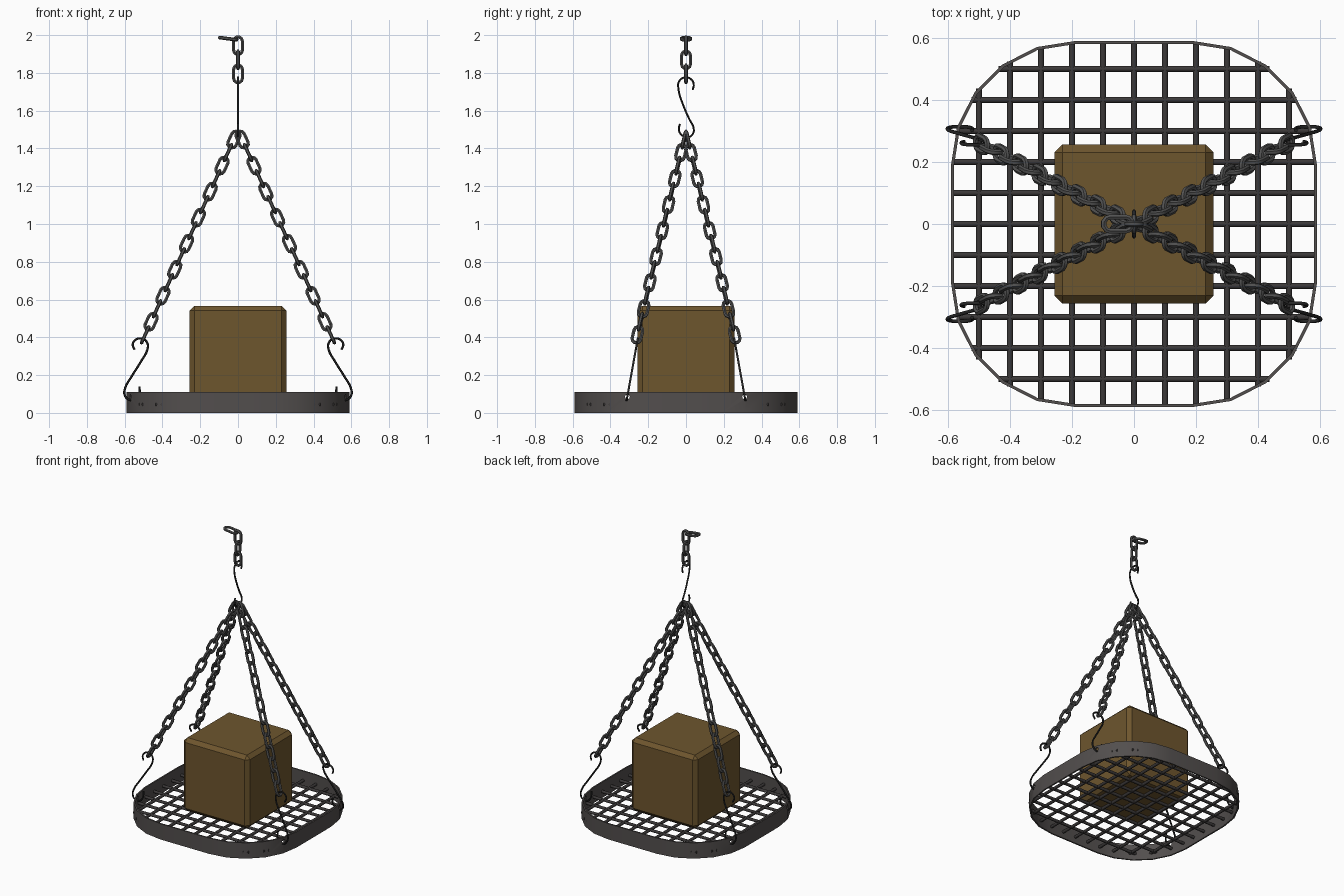
import bpy, bmesh, math
from mathutils import Vector, Matrix

if "Cube" in bpy.data.objects:
    bpy.data.objects.remove(bpy.data.objects["Cube"])


def mat(name, rgb):
    m = bpy.data.materials.new(name)
    m.diffuse_color = (*rgb, 1)
    m.use_nodes = True
    m.node_tree.nodes["Principled BSDF"].inputs["Base Color"].default_value = m.diffuse_color
    return m


WOOD = mat("brown wood", (0.155, 0.092, 0.027))
RIM = mat("rim iron", (0.085, 0.077, 0.075))
BAR = mat("bar iron", (0.045, 0.041, 0.041))
CHAIN = mat("chain steel", (0.085, 0.085, 0.085))
HOOK = mat("hook black steel", (0.02, 0.02, 0.02))


def add(name, mesh, material, smooth=None):
    ob = bpy.data.objects.new(name, mesh)
    bpy.context.collection.objects.link(ob)
    if not mesh.materials:
        mesh.materials.append(material)
    if smooth:
        bpy.ops.object.select_all(action='DESELECT')
        ob.select_set(True)
        bpy.context.view_layer.objects.active = ob
        bpy.ops.object.shade_smooth_by_angle(angle=math.radians(smooth))
    return ob


def wire(points, radius, cyclic=False, spline='POLY', sides=1):
    """Mesh of a round wire swept along points."""
    cu = bpy.data.curves.new("wire", 'CURVE')
    cu.dimensions = '3D'
    cu.bevel_depth = radius
    cu.bevel_resolution = sides
    cu.use_fill_caps = True
    cu.resolution_u = 4
    sp = cu.splines.new(spline)
    if spline == 'BEZIER':
        sp.bezier_points.add(len(points) - 1)
        for p, co in zip(sp.bezier_points, points):
            p.co = co
            p.handle_left_type = p.handle_right_type = 'AUTO'
    else:
        sp.points.add(len(points) - 1)
        for p, co in zip(sp.points, points):
            p.co = (*co, 1)
    sp.use_cyclic_u = cyclic
    ob = bpy.data.objects.new("wire", cu)
    bpy.context.collection.objects.link(ob)
    bpy.context.view_layer.update()
    me = bpy.data.meshes.new_from_object(ob.evaluated_get(bpy.context.evaluated_depsgraph_get()))
    me.materials.clear()
    bpy.data.objects.remove(ob)
    return me


# Tray rim: thin band around a rounded square
def outline(r):
    pts = []
    for q in range(4):
        cx = 0.19 * (1 if q in (0, 3) else -1)
        cy = 0.19 * (1 if q in (0, 1) else -1)
        for k in range(6):
            a = math.radians(90 * q + 18 * k)
            pts.append((cx + r * math.cos(a), cy + r * math.sin(a)))
    return pts


bm = bmesh.new()
rings = [[bm.verts.new((x, y, z)) for x, y in outline(r)]
         for r, z in ((0.4, 0), (0.4, 0.11), (0.39, 0.11), (0.39, 0))]
n = len(rings[0])
for a in range(4):
    A, B = rings[a], rings[(a + 1) % 4]
    for i in range(n):
        j = (i + 1) % n
        bm.faces.new((A[i], A[j], B[j], B[i]))
bmesh.ops.recalc_face_normals(bm, faces=bm.faces)
me = bpy.data.meshes.new("tray_rim")
bm.to_mesh(me)
bm.free()
rim = add("tray_rim", me, RIM)

# Hook holes through the rim
bm = bmesh.new()
for y in (-0.31, 0.31):
    bmesh.ops.create_cone(bm, cap_ends=True, segments=8, radius1=0.013, radius2=0.013, depth=1.4,
                          matrix=Matrix.Translation((0, y, 0.085)) @ Matrix.Rotation(math.pi / 2, 4, 'Y'))
me = bpy.data.meshes.new("hole_cutter")
bm.to_mesh(me)
bm.free()
cutter = add("hole_cutter", me, RIM)
cutter.hide_render = True
cutter.hide_set(True)
mod = rim.modifiers.new("holes", 'BOOLEAN')
mod.operation = 'DIFFERENCE'
mod.object = cutter
mod.solver = 'EXACT'
bpy.context.view_layer.update()
rim.data = bpy.data.meshes.new_from_object(rim.evaluated_get(bpy.context.evaluated_depsgraph_get()))
rim.modifiers.clear()
bpy.data.objects.remove(cutter)
bpy.context.view_layer.objects.active = rim
rim.select_set(True)
bpy.ops.object.shade_smooth_by_angle(angle=math.radians(30))

# Grate of crossing round bars
bm = bmesh.new()
for i in range(-5, 6):
    c = i * 0.1
    d = max(abs(c) - 0.19, 0)
    half = 0.19 + math.sqrt(0.16 - d * d) - 0.006
    for turn in (0, math.pi / 2):
        M = (Matrix.Rotation(turn, 4, 'Z') @ Matrix.Translation((0, c, 0.045))
             @ Matrix.Rotation(math.pi / 2, 4, 'Y'))
        bmesh.ops.create_cone(bm, cap_ends=True, segments=8, radius1=0.01, radius2=0.01,
                              depth=2 * half, matrix=M)
me = bpy.data.meshes.new("tray_grate")
bm.to_mesh(me)
bm.free()
add("tray_grate", me, BAR, 50)

# Wooden crate with chamfered edges
bm = bmesh.new()
bmesh.ops.create_cube(bm, size=0.512, matrix=Matrix.Translation((0, 0, 0.311)))
bmesh.ops.bevel(bm, geom=bm.edges[:], offset=0.025, segments=1, affect='EDGES')
me = bpy.data.meshes.new("crate")
bm.to_mesh(me)
bm.free()
add("crate", me, WOOD)

# One chain link, long axis z, flat in xz, shared by all chains
pts = []
for s in (1, -1):
    for k in range(6):
        a = math.radians(36 * k)
        pts.append((s * 0.023 * math.cos(a), 0, s * (0.024 + 0.023 * math.sin(a))))
link = wire(pts, 0.0095, cyclic=True)


def put_link(name, pos, direction, normal):
    z = Vector(direction).normalized()
    y = Vector(normal)
    y = (y - z * y.dot(z)).normalized()
    x = y.cross(z)
    R = Matrix((x, y, z)).transposed().to_4x4()
    ob = add(name, link, CHAIN, 50)
    ob.matrix_world = Matrix.Translation(pos) @ R


# Four sloping chains and their lower hooks
low = [(0.548, 0.335), (0.557, 0.365), (0.537, 0.39), (0.505, 0.392), (0.48, 0.37), (0.48, 0.335),
       (0.515, 0.27), (0.565, 0.19), (0.598, 0.13), (0.6, 0.095), (0.578, 0.07),
       (0.545, 0.07), (0.523, 0.095), (0.522, 0.14)]
for sx, sn in ((-1, "left"), (1, "right")):
    for sy, fn in ((-1, "front"), (1, "back")):
        d = Vector((sx * 0.0313, sy * 0.0165, -0.0689))
        start = Vector((sx * 0.022, sy * 0.01, 1.447))
        for i in range(16):
            side = Vector((0, 1, 0)) if i % 2 == 0 else d.cross(Vector((0, 1, 0)))
            put_link(f"{fn}_{sn}_chain_link", start + d * i, d, side)
        path = [(sx * u, sy * (0.31 - 0.18 * (z - 0.09)), z) for u, z in low]
        add(f"{fn}_{sn}_hook", wire(path, 0.006, spline='BEZIER'), HOOK, 60)

# Central S hook
mid = [(0.035, 1.71), (0.041, 1.74), (0.025, 1.768), (-0.01, 1.775), (-0.037, 1.755), (-0.04, 1.715),
       (-0.015, 1.63), (0.02, 1.55), (0.04, 1.51), (0.035, 1.475), (0.01, 1.46),
       (-0.022, 1.47), (-0.038, 1.5), (-0.032, 1.53)]
add("centre_hook", wire([(0, y, z) for y, z in mid], 0.006, spline='BEZIER'), HOOK, 60)

# Top chain, ending in a loose link lying sideways
for i, z in enumerate((1.944, 1.869, 1.795)):
    put_link("top_chain_link", (0, 0, z), (0, 0, 1), (i % 2, (i + 1) % 2, 0))
put_link("top_end_link", (-0.052, 0, 1.981), (-1, 0, 0.13), (0.13, 0, 1))
